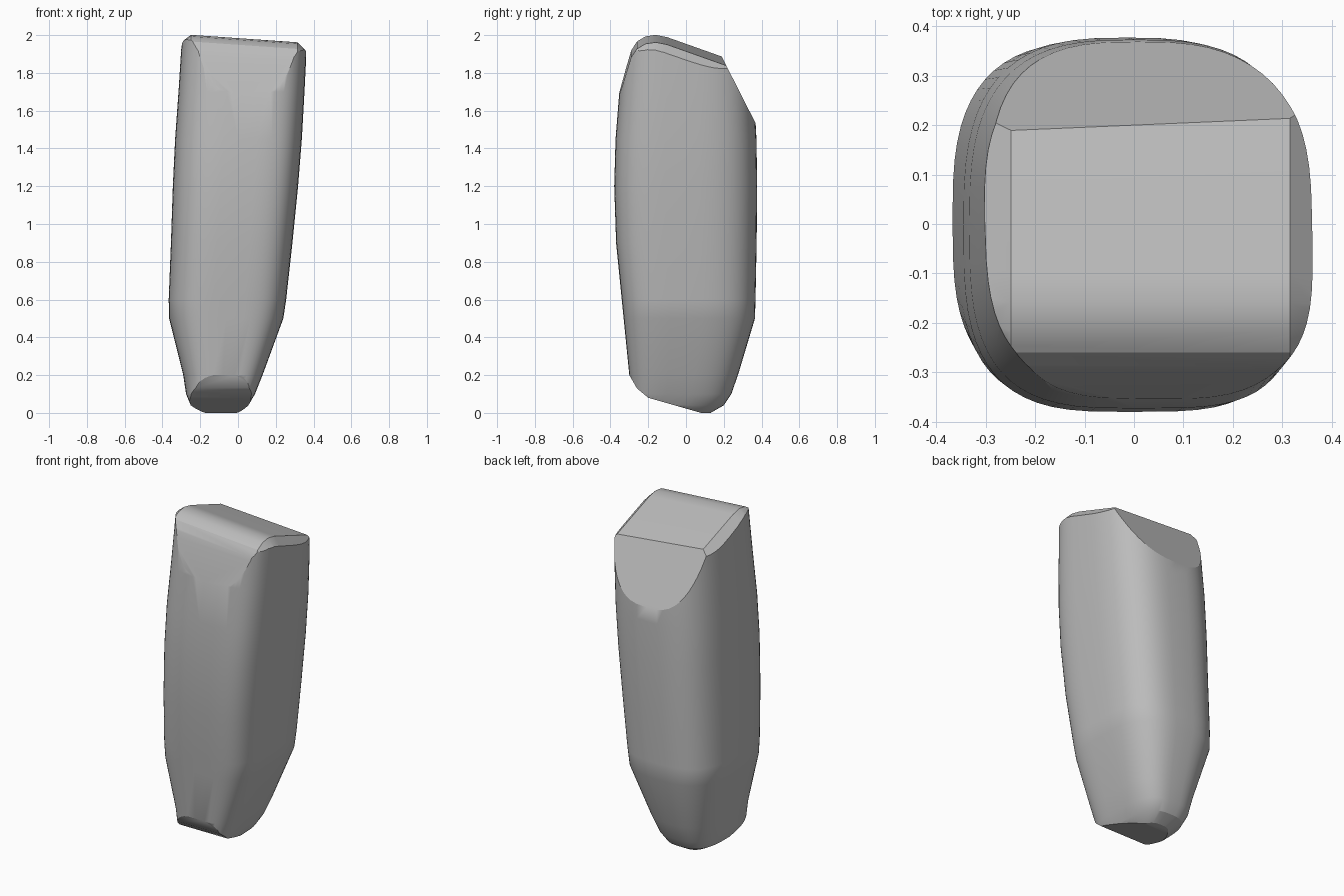
import bpy, bmesh, math
from mathutils import Vector

cube = bpy.data.objects.get("Cube")
if cube:
    bpy.data.objects.remove(cube, do_unlink=True)

grey = bpy.data.materials.new("plain_grey")
grey.use_nodes = True
grey.diffuse_color = (0.5, 0.5, 0.5, 1)
grey.node_tree.nodes["Principled BSDF"].inputs["Base Color"].default_value = (0.5, 0.5, 0.5, 1)

# Body rings: height, x range, y range
RINGS = [
    (0.0, -0.19, 0.01, -0.26, 0.13), (0.04, -0.25, 0.055, -0.28, 0.20),
    (0.1, -0.275, 0.09, -0.29, 0.24), (0.2, -0.29, 0.13, -0.30, 0.275),
    (0.5, -0.365, 0.24, -0.33, 0.365), (0.6, -0.367, 0.255, -0.34, 0.368),
    (0.9, -0.355, 0.288, -0.37, 0.374), (1.2, -0.345, 0.318, -0.38, 0.377),
    (1.45, -0.333, 0.338, -0.373, 0.373), (1.7, -0.315, 0.352, -0.353, 0.36),
    (2.1, -0.29, 0.372, -0.32, 0.33),
]
SEGMENTS = 64


def ring_point(ring, angle):
    z, x0, x1, y0, y1 = ring
    c, s = math.cos(angle), math.sin(angle)
    # Back corners are rounder than the front ones
    power = 2 / (2.9 if s > 0 else 3.8 if c > 0 else 3.2)
    u = math.copysign(abs(c) ** power, c)
    v = math.copysign(abs(s) ** power, s)
    return ((x0 + x1) / 2 + u * (x1 - x0) / 2, (y0 + y1) / 2 + v * (y1 - y0) / 2, z)


bm = bmesh.new()
loops = [[bm.verts.new(ring_point(r, 2 * math.pi * i / SEGMENTS)) for i in range(SEGMENTS)]
         for r in RINGS]
for low, high in zip(loops, loops[1:]):
    for i in range(SEGMENTS):
        j = (i + 1) % SEGMENTS
        bm.faces.new((low[i], low[j], high[j], high[i]))
bm.faces.new(loops[0][::-1])
bm.faces.new(loops[-1])


def slice_off(point, normal):
    """Remove everything beyond a plane and close the cut."""
    bmesh.ops.bisect_plane(bm, geom=bm.verts[:] + bm.edges[:] + bm.faces[:], dist=1e-5,
                           plane_co=point, plane_no=normal, clear_outer=True)
    bmesh.ops.holes_fill(bm, edges=[e for e in bm.edges if e.is_boundary], sides=0)


def slice_profile(points, tilt=0.0, chamfer=False):
    for (ya, za), (yb, zb) in zip(points, points[1:]):
        n = Vector((0, zb - za, ya - yb)).normalized()
        n.x = tilt * n.z
        p = Vector((-0.23, (ya + yb) / 2, (za + zb) / 2))
        slice_off(p, n)
        if chamfer:
            slice_off(p + Vector((-0.02, 0, 0)), n + Vector((-0.8, 0, 0)))
            slice_off(p + Vector((0.545, 0, -0.545 * tilt)), n + Vector((0.9, 0, 0)))


# Sloping top with its rounded front edge, then back slope and underside
slice_profile([(0.19, 1.885), (-0.1, 1.988), (-0.16, 2.0), (-0.215, 1.992),
               (-0.26, 1.965), (-0.29, 1.92), (-0.305, 1.87)], 0.07, True)
slice_profile([(-0.305, 1.87), (-0.352, 1.7)])
slice_profile([(0.36, 1.55), (0.19, 1.885)])
slice_profile([(-0.30, 0.2), (-0.26, 0.13), (-0.2, 0.08), (0.08, 0.0)])

bmesh.ops.remove_doubles(bm, verts=bm.verts[:], dist=0.002)
bmesh.ops.recalc_face_normals(bm, faces=bm.faces[:])
mesh = bpy.data.meshes.new("tapered_block")
bm.to_mesh(mesh)
bm.free()
mesh.materials.append(grey)
body = bpy.data.objects.new("tapered_block", mesh)
bpy.context.collection.objects.link(body)

# Smooth sides with flat cut faces
bpy.ops.object.select_all(action="DESELECT")
body.select_set(True)
bpy.context.view_layer.objects.active = body
bpy.ops.object.shade_smooth_by_angle(angle=math.radians(24))
weighted = body.modifiers.new("even_shading", "WEIGHTED_NORMAL")
weighted.keep_sharp = True
